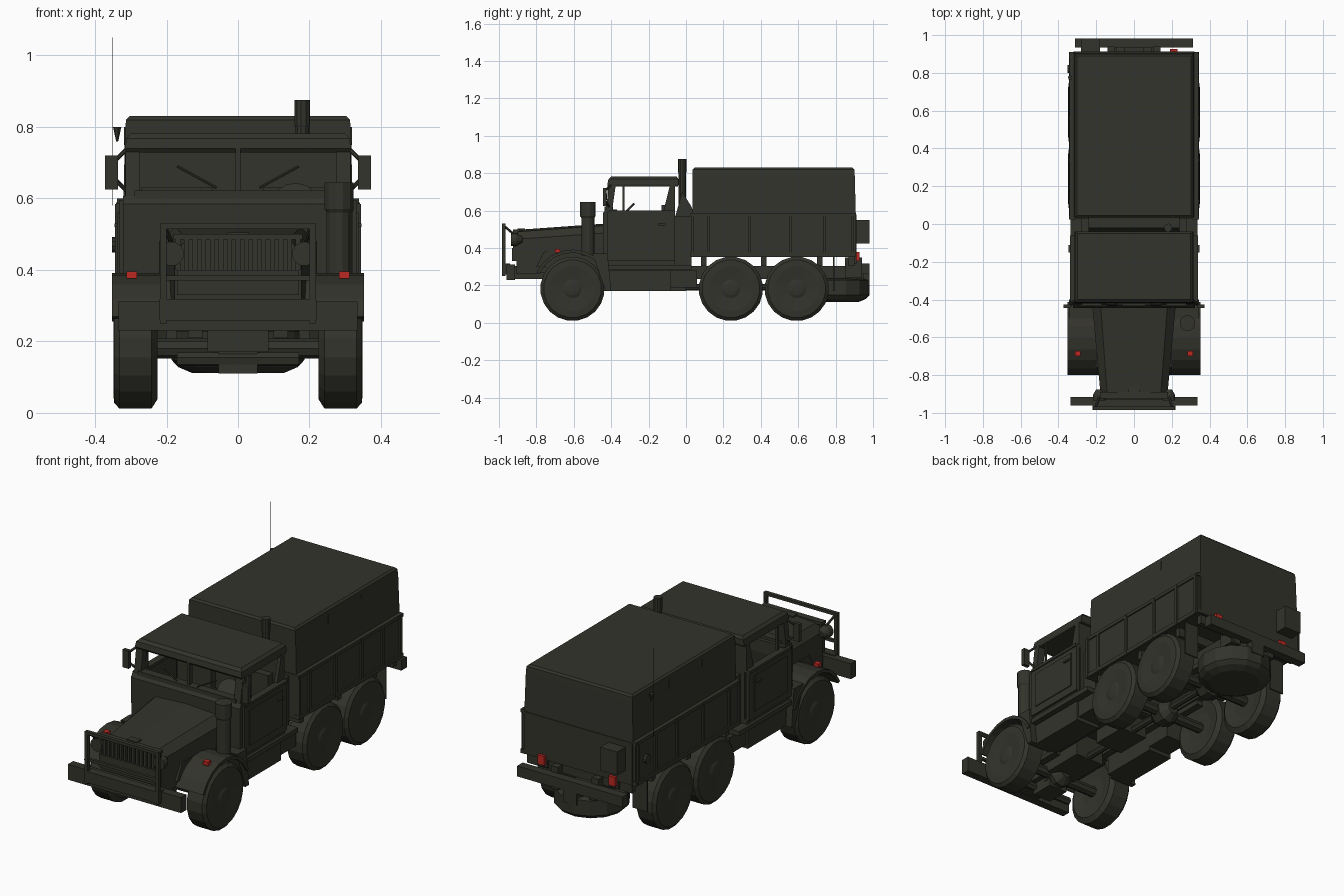
import bpy, bmesh, math
from mathutils import Vector

cube = bpy.data.objects.get("Cube")
if cube:
    bpy.data.objects.remove(cube, do_unlink=True)


def material(name, rgb):
    mat = bpy.data.materials.new(name)
    mat.use_nodes = True
    color = (*rgb, 1)
    mat.diffuse_color = color
    shader = next(n for n in mat.node_tree.nodes if n.type == 'BSDF_PRINCIPLED')
    shader.inputs["Base Color"].default_value = color
    shader.inputs["Roughness"].default_value = 0.9
    return mat


OLIVE = material("dark olive", (0.033, 0.033, 0.025))
RED = material("lamp red", (0.5, 0.022, 0.016))


def loft(name, rings, mirror=False, mat=OLIVE):
    """Skin a series of equal-length rings and cap both ends."""
    bm = bmesh.new()
    rows = [[bm.verts.new(p) for p in ring] for ring in rings]
    n = len(rows[0])
    for a, b in zip(rows, rows[1:]):
        for i in range(n):
            j = (i + 1) % n
            bm.faces.new((a[i], a[j], b[j], b[i]))
    bm.faces.new(rows[0])
    bm.faces.new(rows[-1])
    bmesh.ops.recalc_face_normals(bm, faces=bm.faces)
    mesh = bpy.data.meshes.new(name)
    bm.to_mesh(mesh)
    bm.free()
    mesh.materials.append(mat)
    obj = bpy.data.objects.new(name, mesh)
    bpy.context.collection.objects.link(obj)
    if mirror:
        obj.modifiers.new("Mirror", 'MIRROR').use_mirror_merge = False
    return obj


def rect(x, y, z):
    return [(x[0], y[0], z), (x[1], y[0], z), (x[1], y[1], z), (x[0], y[1], z)]


def box(name, x, y, z, mirror=False, mat=OLIVE):
    return loft(name, [rect(x, y, z[0]), rect(x, y, z[1])], mirror, mat)


def wide(name, half, y, z):
    return box(name, (-half, half), y, z)


def prism(name, profile, x, mirror=False):
    return loft(name, [[(px, y, z) for y, z in profile] for px in x], mirror)


def lathe(name, center, axis, profile, sides=16, mirror=False):
    """Turn (offset, radius) pairs around an axis."""
    axis, center = Vector(axis).normalized(), Vector(center)
    u = axis.orthogonal().normalized()
    v = axis.cross(u)
    angles = [2 * math.pi * i / sides for i in range(sides)]
    return loft(name, [[center + axis * d + (u * math.cos(t) + v * math.sin(t)) * r
                        for t in angles] for d, r in profile], mirror)


def rod(name, a, b, r, sides=6, mirror=False):
    d = Vector(b) - Vector(a)
    return lathe(name, a, d, [(0, r), (d.length, r)], sides, mirror)


X, Y, Z = (1, 0, 0), (0, 1, 0), (0, 0, 1)
TYRE = [(-.05, .08), (-.062, .145), (-.045, .172), (.045, .172), (.06, .155),
        (.062, .12), (.054, .05), (.06, .035), (.062, .015)]

# Wheels, axles and suspension
for label, y in (("front", -.607), ("middle", .24), ("rear", .592)):
    lathe(label + "_wheel", (.287, y, .182), X, TYRE, 20, True)
    rod(label + "_axle", (-.25, y, .18), (.25, y, .18), .028, 8)
    lathe(label + "_differential", (0, y, .18), Y, [(-.07, .03), (-.03, .065), (.03, .065), (.07, .03)], 10)
    box(label + "_leaf_spring", (.1, .14), (y - .14, y + .14), (.21, .235), True)
wide("front_axle_guard", .055, (-.73, -.6), (.11, .225))
lathe("spare_wheel", (0, .795, .178), Z, [(-.066, .13), (-.05, .168), (-.03, .187), (.05, .187), (.06, .15)], 14)
box("spare_carrier", (-.05, .05), (.65, .95), (.235, .28))

# Chassis
box("chassis_rail", (.09, .13), (-.93, .95), (.235, .305), True)
for y in (-.85, -.4, -.1, .06, .42, .76):
    wide("chassis_crossmember", .1, (y, y + .04), (.24, .3))
wide("engine_sump", .085, (-.75, -.35), (.17, .3))
rod("drive_shaft", (0, -.6, .19), (0, .6, .19), .018, 8)
wide("transfer_case", .08, (-.2, 0), (.17, .27))
box("fuel_tank", (.17, .31), (-.41, -.08), (.17, .28), True)
box("running_board", (.2, .335), (-.43, .03), (.285, .31), True)
box("rear_step_bracket", (.17, .3), (-.08, .06), (.19, .28), True)

# Front bumper and steering
wide("front_bumper", .335, (-.96, -.915), (.23, .312))
wide("bumper_center", .22, (-.985, -.94), (.258, .318))
wide("bumper_mount", .12, (-.93, -.84), (.235, .3))
rod("steering_rod", (-.17, -.72, .15), (.17, -.72, .15), .02)

# Bonnet, sloping and widening toward the cab
def bonnet_ring(y, w, low, top):
    return [(-w, y, low), (-w, y, top - .05), (-w * .8, y, top - .01), (0, y, top),
            (w * .8, y, top - .01), (w, y, top - .05), (w, y, low)]


loft("bonnet", [bonnet_ring(-.905, .177, .26, .497), bonnet_ring(-.44, .22, .28, .53)])
box("bonnet_cap", (-.03, .03), (-.9, -.86), (.49, .505))

# Grille and guard
wide("grille_lower_panel", .17, (-.93, -.9), (.33, .4))
for i in range(15):
    x = -.168 + i * .024
    box("grille_slat", (x - .007, x + .007), (-.925, -.9), (.4, .485))
wide("grille_top", .18, (-.925, -.89), (.485, .5))
box("guard_post", (.2, .218), (-.985, -.965), (.25, .53), True)
wide("guard_top_bar", .218, (-.985, -.965), (.515, .53))
wide("guard_lower_bar", .2, (-.98, -.965), (.37, .385))
rod("guard_brace", (.205, -.975, .52), (.17, -.88, .44), .007, mirror=True)
lathe("headlamp", (.185, -.935, .445), Y, [(0, .034), (.03, .034), (.06, .015)], 12, True)

# Front wings arching over the wheels
arch = []
for r, steps in ((.212, range(9)), (.195, range(8, -1, -1))):
    for i in steps:
        t = math.radians(155 - i * 16.5)
        arch.append((-.607 + r * math.cos(t), .18 + r * math.sin(t)))
prism("front_wing", arch, (.19, .352), True)
prism("wing_rear_panel", [(-.5, .37), (-.42, .37), (-.4, .17), (-.43, .17)], (.2, .345), True)
prism("wing_inner_panel", [(-.8, .3), (-.76, .38), (-.44, .4), (-.44, .28)], (.17, .2), True)
box("wing_lamp", (.283, .312), (-.7, -.673), (.376, .396), True, RED)

# Air intake stack
lathe("air_intake", (.283, -.525, .36), Z, [(0, .036), (.2, .036), (.21, .042), (.285, .042)], 12)

# Cab body
wide("cab_floor", .32, (-.43, -.06), (.31, .335))
prism("cowl", [(-.44, .32), (-.445, .585), (-.43, .607), (-.37, .607), (-.37, .54), (-.41, .32)], (-.322, .322))
box("door", (.312, .332), (-.42, -.06), (.33, .595), True)
box("door_ledge", (.3, .338), (-.41, -.06), (.585, .6), True)
box("door_panel", (.332, .337), (-.38, -.1), (.37, .56), True)
box("door_handle", (.337, .346), (-.15, -.11), (.52, .53), True)
wide("cab_rear_wall", .305, (-.085, -.06), (.33, .74))
prism("front_pillar", [(-.43, .6), (-.395, .6), (-.375, .74), (-.41, .74)], (.275, .315), True)
prism("window_divider", [(-.34, .6), (-.33, .6), (-.33, .74), (-.34, .74)], (.3, .31), True)
prism("quarter_panel", [(-.12, .6), (-.06, .6), (-.06, .74), (-.085, .74)], (.298, .316), True)
wide("windscreen_sill", .29, (-.435, -.39), (.6, .622))
wide("windscreen_divider", .007, (-.42, -.395), (.61, .74))
rod("wiper", (.06, -.43, .63), (.17, -.425, .69), .004, mirror=True)
loft("cab_roof", [rect((-.312, .312), (-.41, -.045), .728), rect((-.316, .316), (-.42, -.04), .74),
                  rect((-.312, .312), (-.415, -.04), .768), rect((-.298, .298), (-.4, -.05), .782)])
box("seat_base", (.06, .28), (-.27, -.09), (.335, .46), True)
box("seat_back", (.07, .27), (-.13, -.09), (.46, .63), True)
lathe("steering_wheel", (.16, -.315, .6), (0, -.7, .7), [(-.006, .055), (.006, .055)], 12)
rod("steering_column", (.16, -.31, .6), (.16, -.39, .52), .01)

# Mirrors
box("mirror", (.336, .372), (-.445, -.425), (.625, .72), True)
rod("mirror_upper_arm", (.31, -.4, .74), (.34, -.43, .71), .006, mirror=True)
rod("mirror_lower_arm", (.31, -.41, .62), (.34, -.43, .65), .006, mirror=True)

# Equipment between cab and bed
wide("equipment_rack", .28, (-.06, .03), (.3, .57))
prism("rack_wedge", [(-.06, .56), (.05, .56), (.03, .62), (-.02, .7)], (-.24, .24))
lathe("exhaust_stack", (.18, -.02, .3), Z, [(0, .02), (.5, .02), (.505, .022), (.575, .022)], 10)

# Cargo bed
wide("bed_floor", .33, (.03, .905), (.352, .375))
box("bed_side", (.316, .335), (.03, .905), (.355, .585), True)
box("bed_top_rail", (.31, .342), (.025, .91), (.57, .588), True)
box("bed_bottom_rail", (.315, .343), (.025, .91), (.353, .375), True)
for y in (.035, .12, .34, .56, .74, .89):
    box("bed_rib", (.33, .344), (y - .008, y + .008), (.36, .585), True)
wide("bed_front_board", .32, (.03, .05), (.36, .585))
wide("tailgate", .32, (.89, .912), (.355, .58))
for y in (.08, .4, .7, .87):
    wide("bed_crossbeam", .31, (y, y + .03), (.305, .355))
lathe("filler_cap", (-.352, .82, .47), X, [(0, .022), (.02, .022)], 10)

# Canvas cover
loft("canvas_cover", [rect((-.321, .321), (.035, .908), .575), rect((-.316, .316), (.035, .902), .795),
                      rect((-.313, .313), (.035, .9), .82), rect((-.303, .303), (.045, .89), .83)])
for y in (.31, .59):
    prism("canvas_strap", [(y, .75), (y + .005, .75), (y + .005, .8), (y, .8)], (.308, .3185), True)

# Tail equipment
wide("rear_bumper", .312, (.935, .982), (.262, .318))
box("bumper_bracket", (.1, .14), (.85, .94), (.24, .35), True)
box("mud_flap", (.24, .325), (.785, .793), (.17, .36), True)
wide("tow_hitch", .04, (.93, .982), (.2, .265))
box("jerry_can", (-.28, -.18), (.91, .982), (.425, .55))
box("tail_lamp_bracket", (.18, .24), (.89, .912), (.315, .385), True)
box("tail_lamp", (.19, .23), (.912, .927), (.33, .379), True, RED)

# Aerial
rod("aerial", (-.352, .775, .58), (-.352, .775, 1.05), .0008, 4)
lathe("aerial_base", (-.338, .775, .76), Z, [(0, .003), (.04, .012)], 6)
